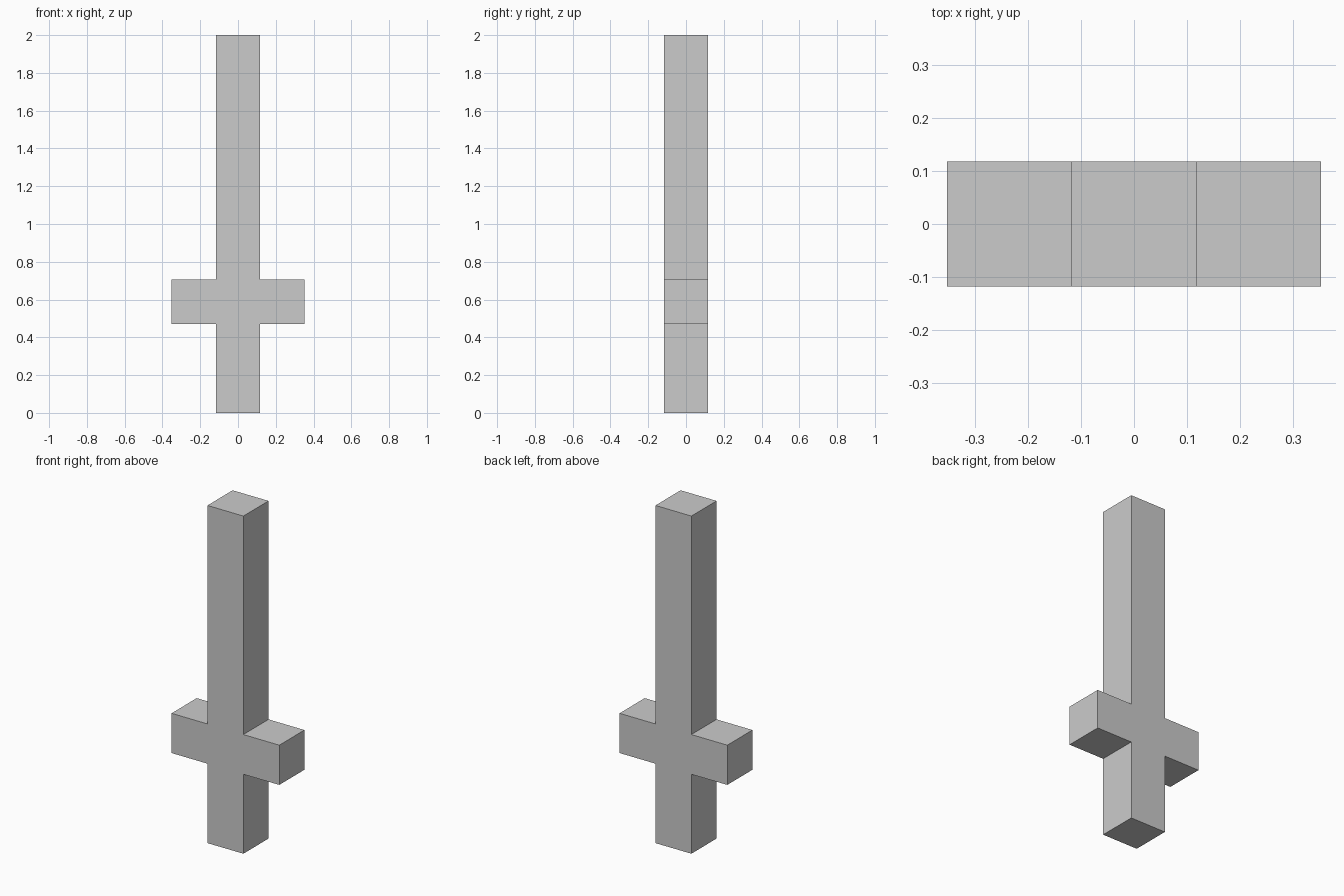
import bpy
import bmesh

if "Cube" in bpy.data.objects:
    bpy.data.objects.remove(bpy.data.objects["Cube"])

U = 2 / 8.5          # square section of both bars
H = U / 2            # half section
ARM = 1.5 * U        # crossbar half length
LOW, HIGH, TOP = 2 * U, 3 * U, 2.0

# Right half of the cross outline, bottom to top, mirrored for the left
right = [(H, 0), (H, LOW), (ARM, LOW), (ARM, HIGH), (H, HIGH), (H, TOP)]
outline = right + [(-x, z) for x, z in reversed(right)]

# Extrude the outline front to back as one solid
bm = bmesh.new()
face = bm.faces.new([bm.verts.new((x, -H, z)) for x, z in outline])
result = bmesh.ops.extrude_face_region(bm, geom=[face], use_keep_orig=True)
back = [g for g in result["geom"] if isinstance(g, bmesh.types.BMVert)]
bmesh.ops.translate(bm, verts=back, vec=(0, 2 * H, 0))
bmesh.ops.recalc_face_normals(bm, faces=bm.faces)

mesh = bpy.data.meshes.new("post_with_crossbar")
bm.to_mesh(mesh)
bm.free()
obj = bpy.data.objects.new("post_with_crossbar", mesh)
bpy.context.collection.objects.link(obj)
